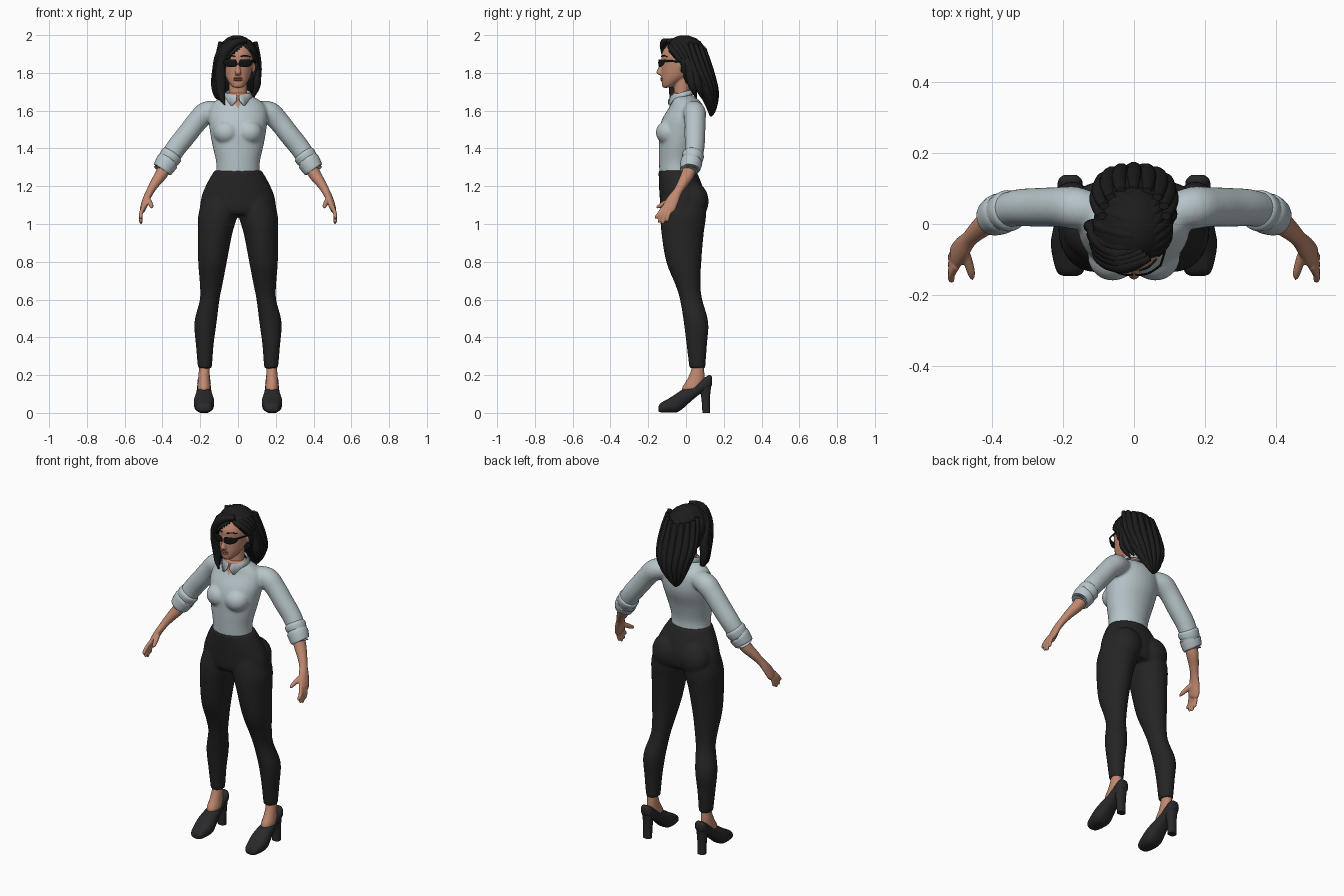
import bpy, bmesh, math
from mathutils import Vector


def material(name, r, g, b):
    m = bpy.data.materials.new(name)
    m.diffuse_color = (r, g, b, 1)
    return m


SKIN = material("skin", .53, .25, .16)
SHIRT = material("pale_blue_cloth", .47, .55, .58)
PANTS = material("black_cloth", .018, .018, .018)
HAIR = material("black_hair", .012, .012, .012)
SHOE = material("dark_leather", .022, .022, .024)
GLASS = material("black_plastic", .006, .006, .006)
LIPS = material("lips", .36, .13, .10)


def spline(pts, sub):
    """Smooth curve through tuples."""
    out = []
    for i in range(len(pts) - 1):
        a, b, c, d = pts[max(i - 1, 0)], pts[i], pts[i + 1], pts[min(i + 2, len(pts) - 1)]
        for k in range(sub):
            t = k / sub
            out.append([.5 * (2 * q + (r - p) * t + (2 * p - 5 * q + 4 * r - s) * t * t
                              + (3 * q - p - 3 * r + s) * t ** 3) for p, q, r, s in zip(a, b, c, d)])
    return out + [list(pts[-1])]


def finish(bm, name, mat):
    bmesh.ops.recalc_face_normals(bm, faces=bm.faces)
    me = bpy.data.meshes.new(name)
    bm.to_mesh(me)
    bm.free()
    me.materials.append(mat)
    ob = bpy.data.objects.new(name, me)
    bpy.context.collection.objects.link(ob)
    return ob


def loft(name, pts, mat, side=(1, 0, 0), axis=None, n=20, sub=4, sx=1, p=1.0):
    """Skin elliptical rings (x, y, z, radius a, radius b) along a path."""
    P = spline(pts, sub)
    bm, rings = bmesh.new(), []
    for i, q in enumerate(P):
        t = Vector(axis) if axis else Vector(P[min(i + 1, len(P) - 1)][:3]) - Vector(P[max(i - 1, 0)][:3])
        t.normalize()
        u = Vector(side) - t * t.dot(Vector(side))
        u.normalize()
        v = t.cross(u)
        ring = []
        for k in range(n):
            c, s = math.cos(math.tau * k / n), math.sin(math.tau * k / n)
            co = (Vector(q[:3]) + u * max(q[3], .001) * math.copysign(abs(c) ** p, c)
                  + v * max(q[4], .001) * math.copysign(abs(s) ** p, s))
            co.x *= sx
            ring.append(bm.verts.new(co))
        rings.append(ring)
    for a, b in zip(rings, rings[1:]):
        for k in range(n):
            bm.faces.new((a[k], a[(k + 1) % n], b[(k + 1) % n], b[k]))
    bm.faces.new(rings[0])
    bm.faces.new(rings[-1])
    return finish(bm, name, mat)


def stack(name, rows, mat, **kw):
    """Horizontal rings from rows of (z, x, y, rx, ry)."""
    return loft(name, [(x, y, z, a, b) for z, x, y, a, b in rows], mat, axis=(0, 0, 1), **kw)


def ball(name, c, r, mat, seg=24):
    bm = bmesh.new()
    bmesh.ops.create_uvsphere(bm, u_segments=seg, v_segments=seg * 2 // 3, radius=1)
    for v in bm.verts:
        v.co = Vector((c[i] + v.co[i] * r[i] for i in range(3)))
    return finish(bm, name, mat)


def fuse(name, obs, voxel, smooth):
    """Join parts, melt them into one skin and bake it."""
    bpy.ops.object.select_all(action='DESELECT')
    for o in obs:
        o.select_set(True)
    ob = bpy.context.view_layer.objects.active = obs[0]
    bpy.ops.object.join()
    ob.name = name
    m = ob.modifiers.new("melt", 'REMESH')
    m.mode, m.voxel_size = 'VOXEL', voxel
    m = ob.modifiers.new("relax", 'SMOOTH')
    m.factor, m.iterations = .5, smooth
    for m in list(ob.modifiers):
        bpy.ops.object.modifier_apply(modifier=m.name)
    return ob


# Trousers: hips, seat and two legs
parts = [stack("hips", [(1.285, 0, -.046, .124, .099), (1.22, 0, -.032, .162, .112), (1.15, 0, -.02, .192, .12),
                        (1.08, 0, -.018, .203, .116), (1.05, 0, -.018, .2, .1)], PANTS, n=32)]
for s in (-1, 1):
    parts.append(ball("seat", (s * .09, .04, 1.12), (.092, .08, .1), PANTS))
    parts.append(stack("leg", [(1.15, .09, -.01, .09, .11), (1.05, .106, -.014, .104, .121), (.95, .121, -.018, .091, .112),
                               (.8, .135, -.012, .076, .093), (.68, .142, .01, .06, .067), (.6, .15, .027, .052, .059),
                               (.48, .172, .053, .059, .065), (.36, .176, .057, .047, .054), (.235, .175, .06, .037, .042)],
                       PANTS, sx=s, n=28))
fuse("trousers", parts, .009, 4)

# Shirt: torso, bust and sleeves
parts = [stack("torso", [(1.265, 0, -.048, .117, .093), (1.33, 0, -.05, .116, .093), (1.42, 0, -.04, .136, .104),
                         (1.5, 0, -.025, .15, .118), (1.56, 0, -.012, .157, .112), (1.62, 0, .002, .148, .09),
                         (1.655, 0, -.004, .115, .073), (1.68, 0, -.02, .07, .055), (1.695, 0, -.025, .06, .05)],
               SHIRT, n=32)]
for s in (-1, 1):
    parts.append(ball("bust", (s * .06, -.092, 1.485), (.07, .068, .065), SHIRT))
    parts.append(loft("sleeve", [(.1, .03, 1.6, .05, .05), (.165, .045, 1.59, .06, .06), (.215, .048, 1.545, .056, .056),
                                 (.27, .047, 1.475, .055, .055), (.33, .045, 1.4, .052, .054), (.385, .03, 1.315, .046, .05)],
                      SHIRT, side=(0, 1, 0), sx=s))
shirt = fuse("shirt", parts, .008, 4)
shirt.data.materials.append(SKIN)
for f in shirt.data.polygons:       # open neck
    if f.center.y < -.02 and f.center.z > 1.615 + 1.3 * abs(f.center.x):
        f.material_index = 1

# Collar band with two pointed wings
bm, rows = bmesh.new(), []
for k in range(41):
    a = .1 + (math.tau - .2) * k / 40
    near = min(a, math.tau - a)
    drop = .038 * max(0, 1 - abs(near - .5) / .45)
    lift = -.016 * math.cos(a)
    rows.append([bm.verts.new((r * math.sin(a), -.02 - q * math.cos(a), z + lift)) for r, q, z in
                 ((.058, .052, 1.685), (.064, .06, 1.698), (.08 - drop * .2, .074 + drop * .2, 1.675 - drop))])
for a, b in zip(rows, rows[1:]):
    for k in range(2):
        bm.faces.new((a[k], a[k + 1], b[k + 1], b[k]))
collar = finish(bm, "collar", SHIRT)
collar.modifiers.new("thick", 'SOLIDIFY').thickness = .006

for s in (-1, 1):
    # Rolled cuffs
    loft("cuff", [(.345, .04, 1.375, .048, .05), (.352, .038, 1.365, .058, .059), (.366, .034, 1.342, .055, .057),
                  (.37, .032, 1.335, .051, .053), (.374, .03, 1.33, .058, .06), (.392, .022, 1.3, .055, .056),
                  (.4, .02, 1.287, .05, .051), (.398, .021, 1.291, .035, .035)], SHIRT, side=(0, 1, 0), sx=s, n=24)
    # Forearm, palm, fingers and thumb
    hand = [loft("forearm", [(.37, .03, 1.33, .036, .036), (.405, .01, 1.265, .035, .033), (.44, -.018, 1.215, .028, .026),
                             (.464, -.042, 1.175, .024, .021), (.484, -.066, 1.135, .032, .019),
                             (.5, -.088, 1.09, .036, .017), (.506, -.096, 1.07, .03, .013)],
                 SKIN, side=(0, 1, .3), sx=s)]
    for y0, y1, z1 in ((-.118, -.158, 1.03), (-.104, -.142, 1.01), (-.088, -.122, 1.003), (-.072, -.1, 1.015)):
        hand.append(loft("finger", [(.5, y0, 1.09, .011, .011), (.514, (y0 + y1) / 2 - .004, 1.055, .0105, .0105),
                                    (.514, y1, z1 + .006, .009, .009), (.511, y1 - .003, z1 - .002, .003, .003)],
                         SKIN, side=(0, 1, 0), sx=s, n=10))
    hand.append(loft("thumb", [(.482, -.07, 1.135, .016, .016), (.468, -.105, 1.115, .014, .014),
                               (.458, -.14, 1.095, .011, .011), (.456, -.157, 1.085, .004, .004)],
                     SKIN, side=(0, 0, 1), sx=s, n=10))
    fuse("left_arm" if s > 0 else "right_arm", hand, .0045, 2)
    # Bare ankle, shoe and heel
    stack("ankle", [(.3, .177, .062, .026, .033), (.24, .178, .063, .028, .032), (.18, .18, .053, .031, .045),
                    (.13, .18, .035, .035, .056), (.1, .18, .035, .025, .04)], SKIN, sx=s)
    loft("shoe", [(.18, y, z, a, b) for y, z, a, b in
                  ((-.146, .02, .02, .01), (-.135, .027, .037, .024), (-.09, .039, .05, .038), (-.05, .053, .054, .05),
                   (-.02, .071, .049, .051), (.03, .104, .04, .039), (.08, .139, .036, .035), (.122, .165, .034, .035),
                   (.138, .168, .018, .022))], SHOE, axis=(0, 1, 0), sx=s, n=24, p=.8)
    stack("heel", [(.15, .18, .1, .032, .034), (.08, .18, .104, .026, .023), (.0, .18, .107, .024, .02)], SHOE, sx=s, p=.8)

# Head: skull, neck, nose and ears
head = [stack("skull", [(1.722, 0, -.1, .022, .022), (1.735, 0, -.09, .038, .037), (1.765, 0, -.066, .058, .064),
                        (1.8, 0, -.045, .071, .085), (1.85, 0, -.03, .08, .1), (1.9, 0, -.025, .082, .104),
                        (1.95, 0, -.02, .065, .078), (1.97, 0, -.02, .03, .04)], SKIN, n=32),
        stack("neck", [(1.64, 0, -.022, .055, .045), (1.69, 0, -.022, .049, .042), (1.8, 0, -.015, .05, .05)], SKIN),
        loft("nose", [(0, -.122, 1.865, .008, .01), (0, -.134, 1.83, .01, .012), (0, -.141, 1.8, .017, .016),
                      (0, -.13, 1.787, .012, .008)], SKIN, axis=(0, 0, 1), n=12),
        ball("chin", (0, -.108, 1.738), (.026, .02, .018), SKIN)]
head += [ball("ear", (s * .084, -.012, 1.832), (.012, .02, .034), SKIN) for s in (-1, 1)]
fuse("head", head, .005, 2)
for z, h in ((1.772, .005), (1.763, .006)):
    ball("lip", (0, -.127, z), (.024, .009, h), LIPS, 16)

# Sunglasses
for s in (-1, 1):
    loft("lens", [(.006, -.143, 1.855, .011, .003), (.014, -.144, 1.853, .018, .003), (.04, -.139, 1.851, .021, .003),
                  (.062, -.126, 1.854, .017, .003), (.076, -.115, 1.862, .008, .003)], GLASS, side=(0, 0, 1), sx=s, n=12)
    loft("temple_arm", [(.074, -.118, 1.864, .006, .003), (.088, -.07, 1.862, .005, .003), (.092, -.005, 1.856, .004, .003)],
         GLASS, side=(0, 0, 1), sx=s, n=8)
    loft("eyebrow", [(.015, -.13, 1.886, .003, .003), (.04, -.122, 1.892, .004, .003), (.065, -.098, 1.886, .002, .002)],
         HAIR, side=(0, 0, 1), sx=s, n=8)

# Hair cap, tucked in below the swept hairline
C, R = Vector((-.004, -.01, 1.865)), Vector((.112, .128, .134))
cap = ball("hair_cap", C, R, HAIR, 48)
for v in cap.data.vertices:
    x, y, z = v.co
    line = 1.955 - (1.4 if x > .04 else .9) * abs(x - .04)
    if y < -.035 and z < line:
        v.co = C + (v.co - C) * .62
    elif z < 1.8:
        v.co.y = max(v.co.y, 0)

# Crown strands combed away from the parting
for k in range(7):
    a = Vector((.3, -.8 + .2 * k, .85)).normalized()
    for s, b in ((-1, Vector((-1, -.5 + .22 * k, -.15))), (1, Vector((1, -.02 + .14 * k, -.1)))):
        b.normalize()
        pts = []
        for i in range(6):
            d = a.lerp(b, i / 5).normalized() * .85
            w = (.012, .02, .023, .023, .02, .01)[i]
            pts.append((C.x + R.x * d.x, C.y + R.y * d.y, C.z + R.z * d.z, w, w))
        loft("crown_strand", pts, HAIR, side=(0, 1, .1), n=10)

# Back hair with ridged strands
mass = [(1.93, 0, .025, .1, .08), (1.85, 0, .05, .112, .078), (1.77, 0, .08, .115, .07), (1.7, 0, .112, .102, .052),
        (1.64, -.008, .128, .075, .032), (1.59, -.02, .132, .035, .014), (1.57, -.025, .13, .006, .004)]
stack("back_hair", mass, HAIR, n=32)
for i in range(-4, 5):
    a = math.radians(90 + i * 23)
    loft("back_strand", [(x + .9 * rx * math.cos(a), y + .9 * ry * math.sin(a), z + abs(i) * .008,
                          w, w * .8) for (z, x, y, rx, ry), w in zip(mass, (.014, .02, .022, .02, .016, .01, .002))],
         HAIR, n=10)

# Side-swept fringe and long front lock, then the shorter lock behind the other ear
for d in range(4):
    loft("front_lock", [(.045 - .01 * d, -.095 + .01 * d, 1.972, .01, .01), (-.02 - .006 * d, -.118 + .012 * d, 1.958, .022, .02),
                        (-.07 - .008 * d, -.11 + .02 * d, 1.9, .024, .02), (-.092 - .006 * d, -.088 + .025 * d, 1.82, .026, .02),
                        (-.09 - .009 * d, -.072 + .022 * d, 1.73, .025, .02), (-.085 - .006 * d, -.075 + .022 * d, 1.67, .016, .013),
                        (-.07 - .004 * d, -.082 + .022 * d, 1.63 + .014 * d, .003, .003)], HAIR, n=12)
for d in range(2):
    loft("side_lock", [(.09, -.01 + .03 * d, 1.9, .015, .02), (.1, .02 + .02 * d, 1.83, .016, .024),
                       (.102, .03 + .03 * d, 1.75, .02, .024), (.09, .045 + .03 * d, 1.7, .014, .015),
                       (.07, .055 + .03 * d, 1.665, .003, .003)], HAIR, n=12)

# Smooth shading with crisp creases
bpy.ops.object.select_all(action='SELECT')
bpy.context.view_layer.objects.active = shirt
bpy.ops.object.shade_smooth_by_angle(angle=math.radians(50))
